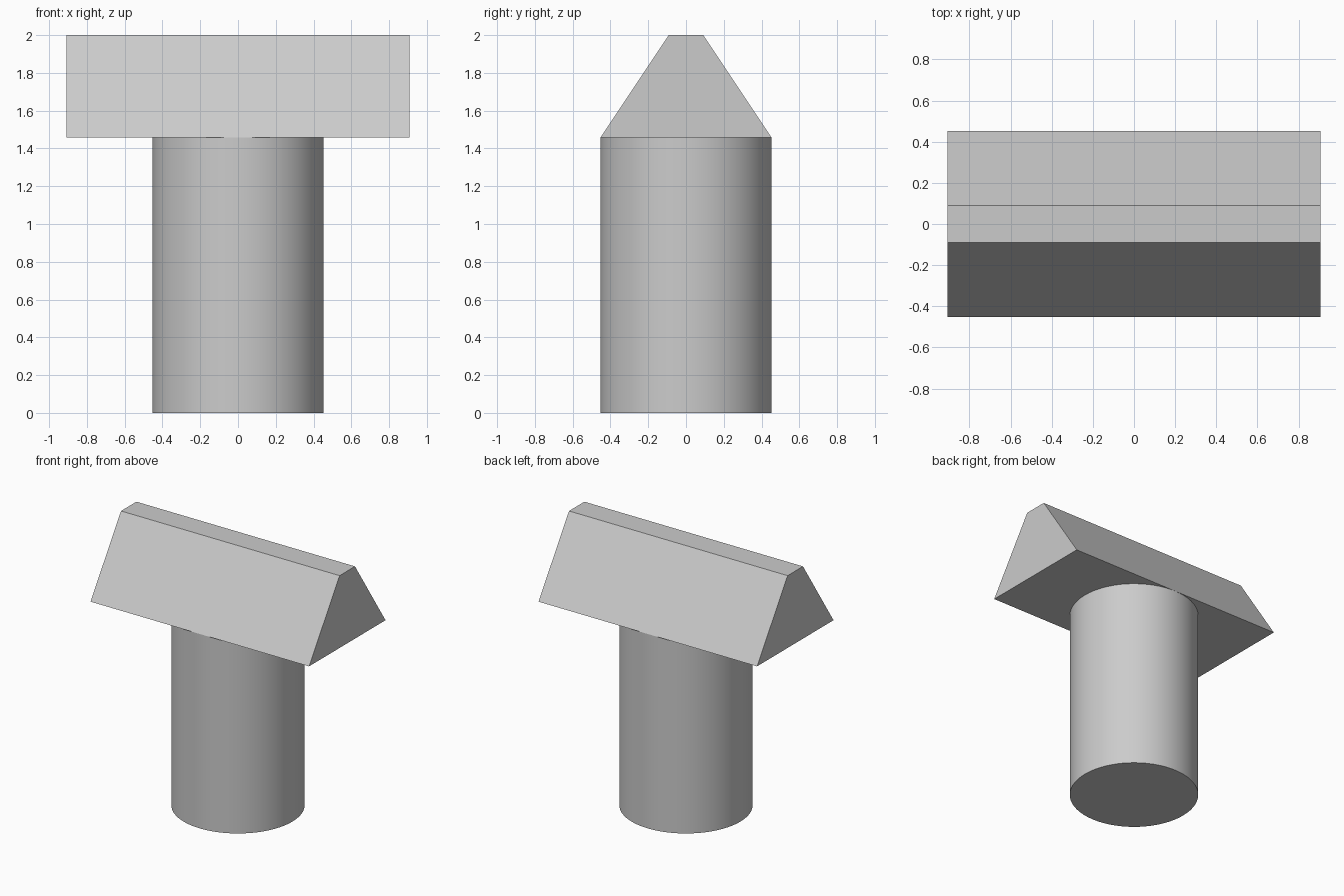
import bpy, bmesh

if "Cube" in bpy.data.objects:
    bpy.data.objects.remove(bpy.data.objects["Cube"])

R = 0.453          # post radius and half depth of the cap
Z = 1.458          # joint height
HALF_LEN, TOP_HALF, TOP_Z = 0.907, 0.091, 2.0

# Round post
bpy.ops.mesh.primitive_cylinder_add(vertices=64, radius=R, depth=Z, location=(0, 0, Z / 2))
post = bpy.context.object
post.name = "round_post"
bpy.ops.object.shade_smooth_by_angle()

# Trapezoid cap: side profile extruded along x
profile = [(-R, Z), (R, Z), (TOP_HALF, TOP_Z), (-TOP_HALF, TOP_Z)]
bm = bmesh.new()
face = bm.faces.new([bm.verts.new((-HALF_LEN, y, z)) for y, z in profile])
ext = bmesh.ops.extrude_face_region(bm, geom=[face], use_keep_orig=True)
verts = [g for g in ext["geom"] if isinstance(g, bmesh.types.BMVert)]
bmesh.ops.translate(bm, verts=verts, vec=(2 * HALF_LEN, 0, 0))
bmesh.ops.recalc_face_normals(bm, faces=bm.faces)
mesh = bpy.data.meshes.new("ridge_cap")
bm.to_mesh(mesh)
bm.free()
bpy.context.collection.objects.link(bpy.data.objects.new("ridge_cap", mesh))
